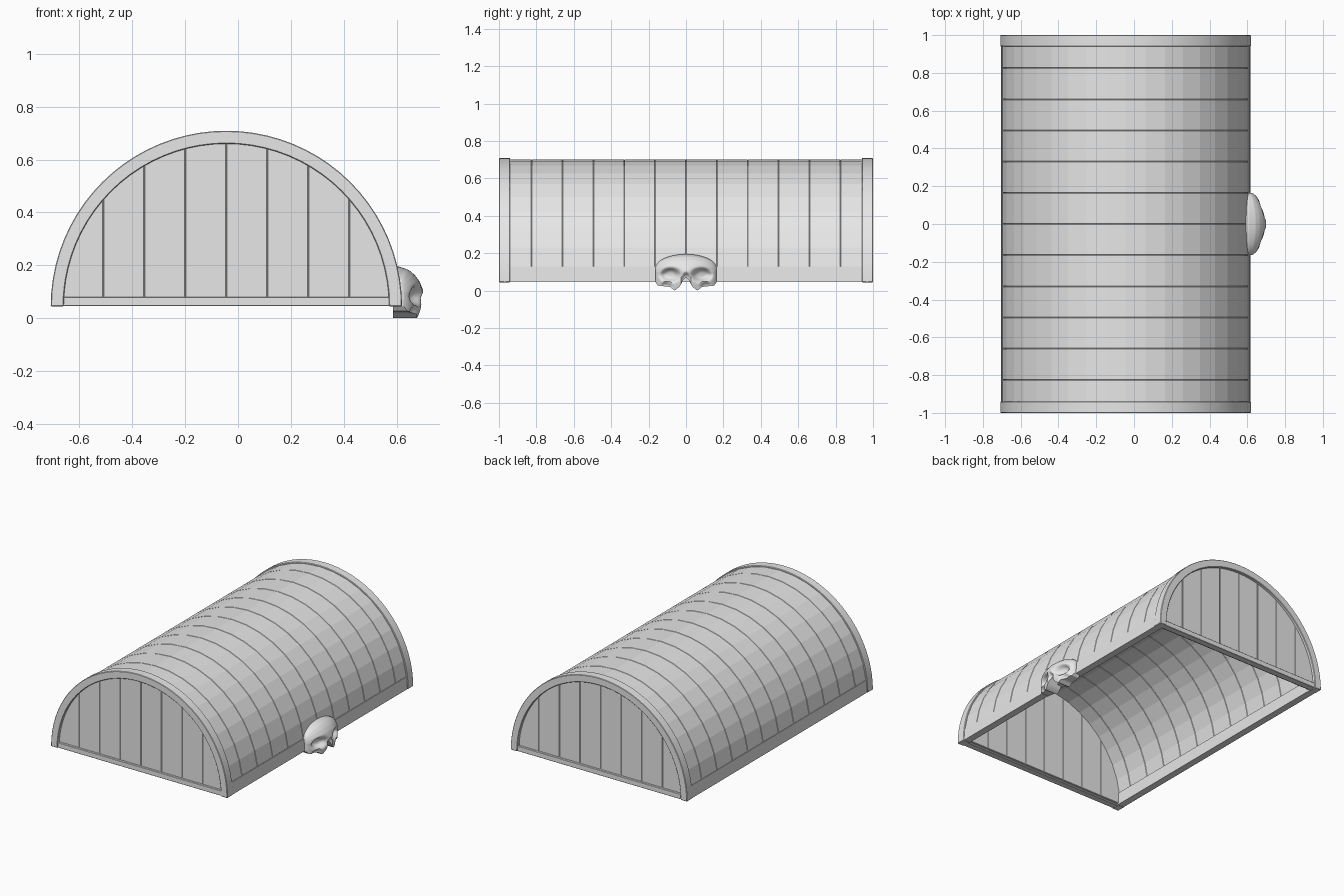
import bpy, bmesh, math

cube = bpy.data.objects.get("Cube")
if cube:
    bpy.data.objects.remove(cube, do_unlink=True)

CX, CZ = -0.044, 0.045      # axis of the barrel vault

grey = bpy.data.materials.new("plain grey")
grey.use_nodes = True
grey.diffuse_color = (0.8, 0.8, 0.8, 1)
grey.node_tree.nodes["Principled BSDF"].inputs["Base Color"].default_value = (0.8, 0.8, 0.8, 1)


def finish(name, bm, bevel=0.0, smooth=False):
    bmesh.ops.recalc_face_normals(bm, faces=bm.faces)
    mesh = bpy.data.meshes.new(name)
    bm.to_mesh(mesh)
    bm.free()
    mesh.materials.append(grey)
    ob = bpy.data.objects.new(name, mesh)
    bpy.context.collection.objects.link(ob)
    if bevel:
        mod = ob.modifiers.new("Bevel", 'BEVEL')
        mod.width, mod.segments = bevel, 1
        mod.limit_method, mod.angle_limit = 'ANGLE', math.radians(40)
    if smooth:
        bpy.ops.object.select_all(action='DESELECT')
        ob.select_set(True)
        bpy.context.view_layer.objects.active = ob
        bpy.ops.object.shade_smooth_by_angle(angle=math.radians(40))
    return ob


def prism(name, profile, y0, y1, **kw):
    """Extrude an (x, z) profile, given relative to the vault axis, along y."""
    bm = bmesh.new()
    face = bm.faces.new([bm.verts.new((CX + x, y0, CZ + z)) for x, z in profile])
    ext = bmesh.ops.extrude_face_region(bm, geom=[face])
    for v in ext["geom"]:
        if isinstance(v, bmesh.types.BMVert):
            v.co.y = y1
    return finish(name, bm, **kw)


def arc(r, a0, a1, n):
    angles = [math.radians(a0 + (a1 - a0) * i / n) for i in range(n + 1)]
    return [(r * math.cos(a), r * math.sin(a)) for a in angles]


def band(r_in, r_out, a0, a1, n):
    return arc(r_out, a0, a1, n) + arc(r_in, a1, a0, n)


# Curved roof planks, side by side along y
W = 0.165
for i in range(12):
    y = (i - 6) * W
    prism(f"roof_plank_{i + 1}", band(0.625, 0.657, 7.2, 172.8, 18), y, y + W, bevel=0.0025)

# Both ends: raised arch rim, bottom rail and vertical boards
PW = 0.155
for end, s in (("front", -1), ("back", 1)):
    prism(f"{end}_arch_rim", band(0.615, 0.664, 0, 180, 40), s * 0.94, s, bevel=0.003, smooth=True)
    prism(f"{end}_bottom_rail", [(-0.62, 0.001), (0.62, 0.001), (0.62, 0.036), (-0.62, 0.036)],
          s * 0.95, s * 0.995, bevel=0.002)
    for i in range(8):
        x0 = (i - 4) * PW
        xs = [x0 + PW * k / 8 for k in range(9)]
        top = [(x, math.sqrt(max(0.635 ** 2 - x * x, 0))) for x in reversed(xs)]
        prism(f"{end}_board_{i + 1}", [(x0, 0.01), (x0 + PW, 0.01)] + top,
              s * 0.935, s * 0.98, bevel=0.0025)

# Side rails under the roof planks
for side, s in (("left", 1), ("right", -1)):
    prism(f"{side}_side_rail", [(s * 0.612, 0.001), (s * 0.66, 0.001), (s * 0.655, 0.084), (s * 0.612, 0.084)],
          -0.99, 0.99)


# Skull clasp: a relief facing +x
def lerp(points, t):
    for (a, va), (b, vb) in zip(points, points[1:]):
        if t <= b:
            return va + (vb - va) * max(0, t - a) / (b - a)
    return points[-1][1]


def pit(y, z, cy, cz, ry, rz):
    return math.exp(-(((y - cy) / ry) ** 2 + ((z - cz) / rz) ** 2) ** 2)


HALF = 0.163
LOWER = [(0, 0.07), (0.015, 0.06), (0.03, 0.025), (0.06, 0.0), (0.085, 0.02), (0.15, 0.027), (HALF, 0.045)]
RIDGE = [(0, 0.682), (0.03, 0.69), (0.07, 0.7), (0.1, 0.702), (0.14, 0.686),
         (0.165, 0.667), (0.183, 0.645), (0.195, 0.61)]


def skull_x(y, z, crown):
    y = abs(y)
    # the dome falls away toward its own outline as well as to the sides
    zz = z if z < 0.1 else 0.1 + (z - 0.1) * 0.095 / max(crown - 0.1, 0.001)
    x = 0.61 + (lerp(RIDGE, zz) - 0.61) * max(0, 1 - (y / 0.168) ** 2) ** 0.6
    x -= 0.045 * pit(y, z, 0.082, 0.085, 0.05, 0.032)      # eye socket
    x -= 0.025 * pit(y, z, 0, 0.065, 0.022, 0.028)         # nose opening
    x -= 0.018 * pit(y, z, 0.105, 0.028, 0.025, 0.016)     # hollow cheek
    return max(x, 0.6)


bm = bmesh.new()
NY, NZ = 56, 36
rows = []
for i in range(NY + 1):
    y = HALF * math.sin(math.pi * (i / NY - 0.5))
    low = lerp(LOWER, abs(y))
    crown = 0.12 + 0.075 * math.sqrt(max(0, 1 - (y / HALF) ** 2))
    zs = [low + (crown - low) * math.sin(math.pi / 2 * j / NZ) for j in range(NZ + 1)]
    rows.append([bm.verts.new((skull_x(y, z, crown), y, z)) for z in zs])
for a, b in zip(rows, rows[1:]):
    for j in range(NZ):
        bm.faces.new((a[j], b[j], b[j + 1], a[j + 1]))
rim = [e for e in bm.edges if e.is_boundary]
ext = bmesh.ops.extrude_edge_only(bm, edges=rim)["geom"]
for v in ext:
    if isinstance(v, bmesh.types.BMVert):
        v.co.x = 0.585
bmesh.ops.contextual_create(bm, geom=[e for e in ext if isinstance(e, bmesh.types.BMEdge)])
finish("skull_clasp", bm, smooth=True)
